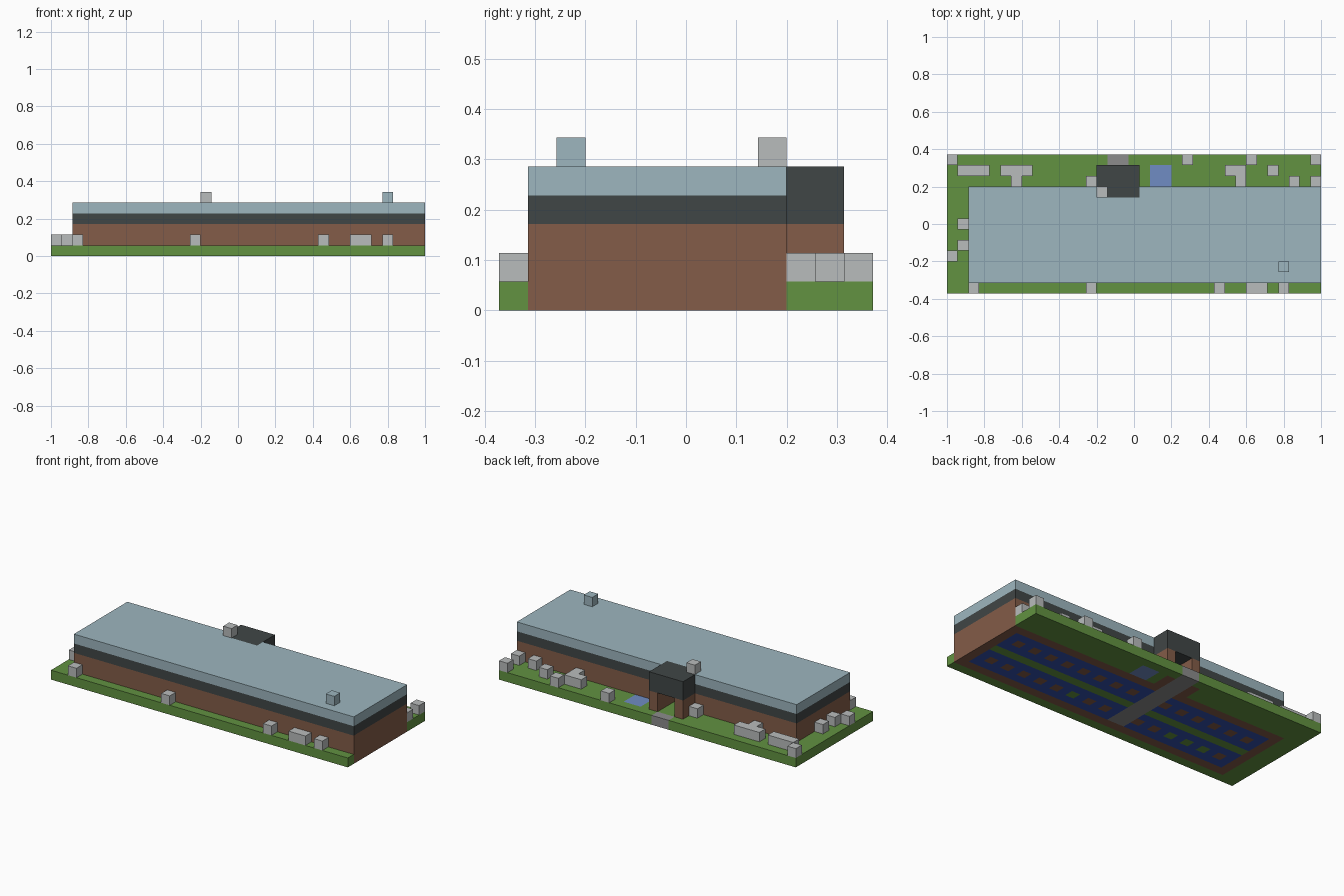
import bpy, bmesh

cube = bpy.data.objects.get("Cube")
if cube:
    bpy.data.objects.remove(cube)

NX, NY = 35, 13          # plan size in blocks
U = 2 / NX               # one block


def material(name, rgb):
    """Flat material from 0-255 display colour."""
    def lin(c):
        c /= 255
        return c / 12.92 if c <= 0.04045 else ((c + 0.055) / 1.055) ** 2.4
    m = bpy.data.materials.new(name)
    m.use_nodes = True
    col = (*[lin(c) for c in rgb], 1)
    m.diffuse_color = col
    m.node_tree.nodes["Principled BSDF"].inputs["Base Color"].default_value = col
    return m


GRASS = material("grass_green", (98, 146, 65))
BRICK = material("brick_brown", (131, 92, 72))
DARK = material("dark_slate", (64, 70, 70))
ROOF = material("pale_blue", (157, 182, 191))
STONE = material("light_grey", (185, 188, 188))
PATH = material("path_grey", (140, 140, 140))
POOL = material("pool_blue", (112, 140, 195))
CARPET = material("deep_blue", (50, 80, 175))


def finish(name, bm, mats):
    mesh = bpy.data.meshes.new(name)
    bm.to_mesh(mesh)
    bm.free()
    for m in mats:
        mesh.materials.append(m)
    ob = bpy.data.objects.new(name, mesh)
    bpy.context.collection.objects.link(ob)
    return ob


def blocks(name, mat, boxes):
    """Join boxes given as block ranges (x0, x1, y0, y1, z0, z1)."""
    bm = bmesh.new()
    for x0, x1, y0, y1, z0, z1 in boxes:
        for v in bmesh.ops.create_cube(bm, size=1)["verts"]:
            v.co.x = ((x1 if v.co.x > 0 else x0) - NX / 2) * U
            v.co.y = ((y1 if v.co.y > 0 else y0) - NY / 2) * U
            v.co.z = (z1 if v.co.z > 0 else z0) * U
    return finish(name, bm, [mat])


# Ground slab: one block thick, coloured by plan position
FLOOR = [GRASS, BRICK, PATH, POOL, CARPET]


def floor_colour(i, j, facing_up):
    if i in (15, 16) and j >= 2:
        return GRASS if facing_up and j < 12 else PATH
    if i in (14, 17) and j in (10, 11):
        return BRICK
    if i in (19, 20) and j in (10, 11):
        return POOL
    if i < 2 or not 1 <= j <= 9:
        return GRASS
    if i in (2, 34) or j in (1, 9):
        return BRICK
    if j == 5:
        return GRASS
    if j in (3, 7) and i % 2 == 0:
        return GRASS if j == 3 and i in (6, 8, 10, 22) else BRICK
    return CARPET


bm = bmesh.new()
bmesh.ops.create_grid(bm, x_segments=NX, y_segments=NY, size=1)
for v in bm.verts:
    v.co.y *= NY / NX
top = bmesh.ops.extrude_face_region(bm, geom=bm.faces[:])["geom"]
for v in top:
    if isinstance(v, bmesh.types.BMVert):
        v.co.z = U
bmesh.ops.recalc_face_normals(bm, faces=bm.faces[:])
for f in bm.faces:
    c = f.calc_center_median() - f.normal * U / 4
    i = int(c.x / U + NX / 2)
    j = int(c.y / U + NY / 2)
    f.material_index = FLOOR.index(floor_colour(i, j, f.normal.z > 0.5))
finish("ground", bm, FLOOR)


# Walls: a ring one block thick, with a doorway in the back
def ring(z0, z1, door):
    back = [(2, 15), (17, 35)] if door else [(2, 35)]
    return ([(2, 35, 1, 2, z0, z1), (2, 3, 2, 9, z0, z1), (34, 35, 2, 9, z0, z1)]
            + [(a, b, 9, 10, z0, z1) for a, b in back])


blocks("brick_walls", BRICK, ring(1, 3, True))
blocks("window_band", DARK, ring(3, 4, False))

# Roof, notched where the porch runs into it
blocks("roof", ROOF, [(2, 35, 1, 9, 4, 5), (2, 14, 9, 10, 4, 5), (18, 35, 9, 10, 4, 5)])
blocks("roof_vent", ROOF, [(31, 32, 2, 3, 5, 6)])
blocks("roof_chimney", STONE, [(14, 15, 9, 10, 5, 6)])

# Porch at the back
blocks("porch_canopy", DARK, [(14, 18, 10, 12, 3, 5), (14, 18, 9, 10, 4, 5)])
blocks("porch_pillars", BRICK, [(x, x + 1, 10, 12, 1, 3) for x in (14, 17)])

# Stones on the grass: row -> list of (first block, length)
STONES = {
    12: [(0, 1), (22, 1), (28, 1), (34, 1)],
    11: [(1, 3), (5, 3), (26, 2), (30, 1)],
    10: [(6, 1), (13, 1), (27, 1), (32, 1), (34, 1)],
    6: [(1, 1)], 4: [(1, 1)], 3: [(0, 1)],
    0: [(2, 1), (13, 1), (25, 1), (28, 2), (31, 1)],
}
blocks("garden_stones", STONE,
       [(i, i + n, j, j + 1, 1, 2) for j, row in STONES.items() for i, n in row])
